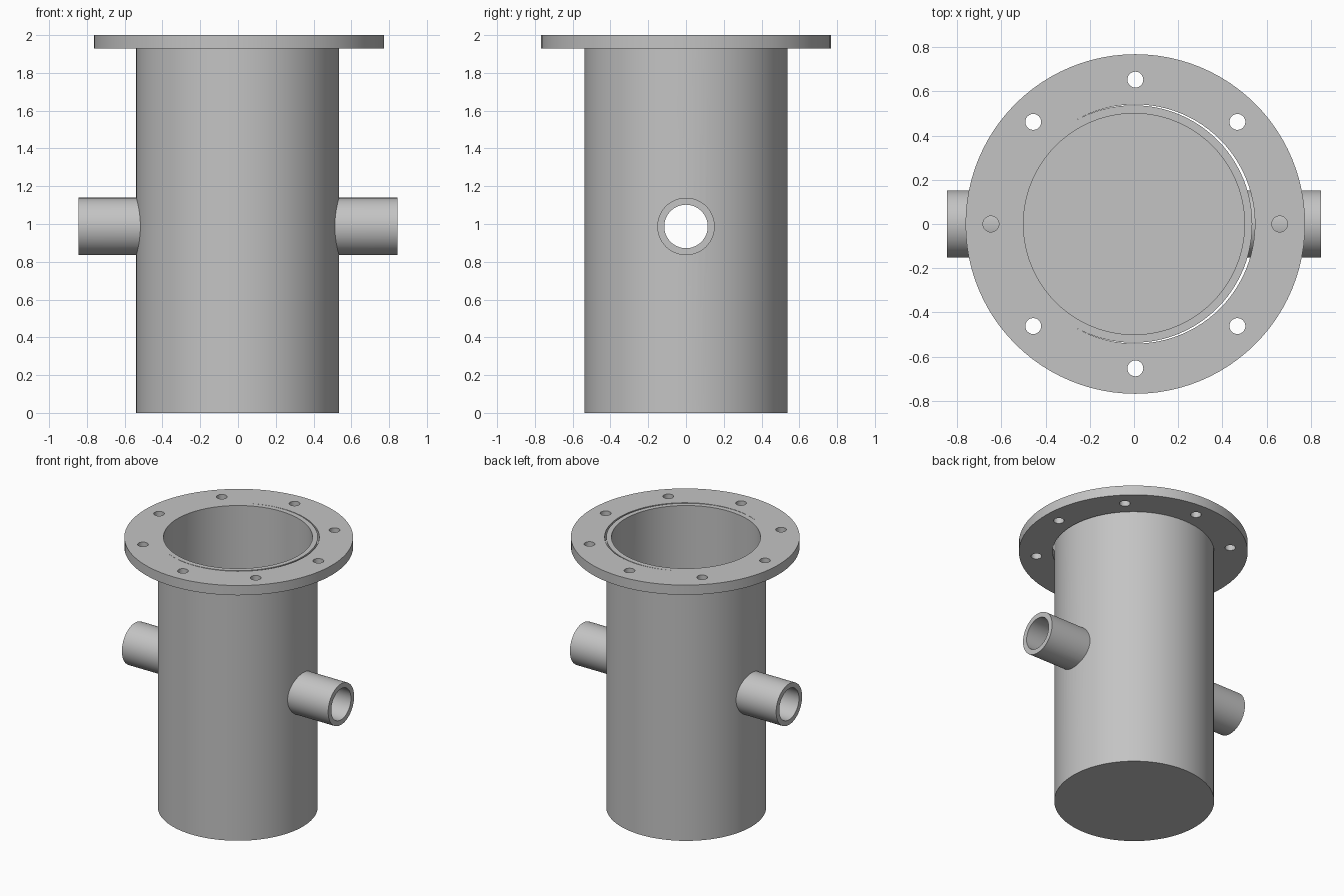
import bpy
import math
from math import pi, cos, sin

cube = bpy.data.objects.get("Cube")
if cube:
    bpy.data.objects.remove(cube, do_unlink=True)

GREY = (0.55, 0.55, 0.55, 1.0)
steel = bpy.data.materials.new("plain_grey_steel")
steel.use_nodes = True
steel.diffuse_color = GREY
steel.node_tree.nodes["Principled BSDF"].inputs["Base Color"].default_value = GREY

HEIGHT = 2.0
BODY_X, BODY_R, BORE_R, FLOOR = -0.002, 0.537, 0.5, 0.037
FLANGE_X, FLANGE_R, FLANGE_BORE, FLANGE_T = 0.006, 0.768, 0.541, 0.072
BOLT_R, BOLT_CIRCLE, BOLTS = 0.036, 0.653, 8
PIPE_Z, PIPE_R, PIPE_BORE, PIPE_END = 0.987, 0.152, 0.115, 0.845


def cylinder(name, radius, depth, location, axis="Z", sides=96):
    turn = (0, pi / 2, 0) if axis == "X" else (0, 0, 0)
    bpy.ops.mesh.primitive_cylinder_add(vertices=sides, radius=radius, depth=depth,
                                        location=location, rotation=turn)
    obj = bpy.context.object
    obj.name = name
    obj.data.materials.append(steel)
    return obj


def cut(obj, cutter):
    """Subtract the cutter from obj, then remove the cutter."""
    cutter.hide_render = True
    mod = obj.modifiers.new("cut", "BOOLEAN")
    mod.operation = "DIFFERENCE"
    mod.solver = "EXACT"
    mod.object = cutter
    bpy.ops.object.select_all(action="DESELECT")
    obj.select_set(True)
    bpy.context.view_layer.objects.active = obj
    bpy.ops.object.modifier_apply(modifier=mod.name)
    bpy.data.objects.remove(cutter, do_unlink=True)


def smooth(obj):
    bpy.ops.object.select_all(action="DESELECT")
    obj.select_set(True)
    bpy.context.view_layer.objects.active = obj
    bpy.ops.object.shade_smooth_by_angle(angle=math.radians(30))


# Vessel: open at the top, closed at the bottom, pierced by the side ports
body = cylinder("vessel_body", BODY_R, HEIGHT, (BODY_X, 0, HEIGHT / 2))
cut(body, cylinder("bore_cutter", BORE_R, HEIGHT, (0, 0, FLOOR + HEIGHT / 2)))
cut(body, cylinder("port_cutter", PIPE_BORE, 3, (0, 0, PIPE_Z), "X", 64))
smooth(body)

# Top flange with a ring of bolt holes
flange_z = HEIGHT - FLANGE_T / 2
flange = cylinder("top_flange", FLANGE_R, FLANGE_T, (FLANGE_X, 0, flange_z))
cut(flange, cylinder("flange_cutter", FLANGE_BORE, 1, (FLANGE_X, 0, flange_z)))
for i in range(BOLTS):
    a = 2 * pi * i / BOLTS
    spot = (FLANGE_X + BOLT_CIRCLE * cos(a), BOLT_CIRCLE * sin(a), flange_z)
    cut(flange, cylinder("bolt_hole_cutter", BOLT_R, 0.3, spot, sides=32))
smooth(flange)

# Side pipes, trimmed to the curve of the vessel wall
for name, side in (("left_pipe", 1), ("right_pipe", -1)):
    inner = 0.4
    middle = (side * (PIPE_END + inner) / 2, 0, PIPE_Z)
    pipe = cylinder(name, PIPE_R, PIPE_END - inner, middle, "X", 64)
    cut(pipe, cylinder("pipe_bore_cutter", PIPE_BORE, 2, middle, "X", 64))
    cut(pipe, cylinder("wall_cutter", BODY_R - 0.004, HEIGHT, (BODY_X, 0, HEIGHT / 2)))
    smooth(pipe)
